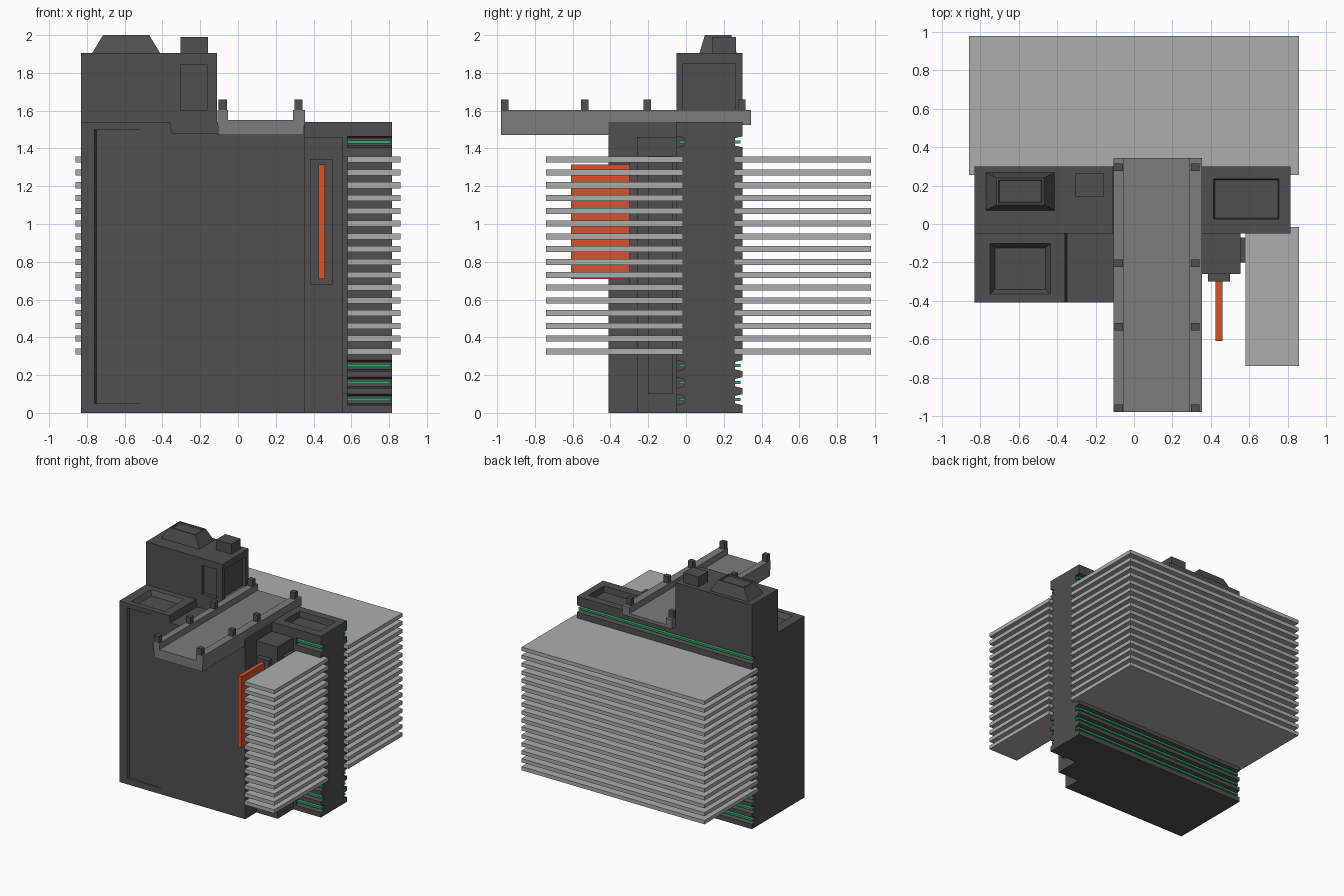
import bpy, bmesh

if "Cube" in bpy.data.objects:
    bpy.data.objects.remove(bpy.data.objects["Cube"])


def material(name, rgb):
    m = bpy.data.materials.new(name)
    m.diffuse_color = (*rgb, 1)
    m.use_nodes = True
    m.node_tree.nodes["Principled BSDF"].inputs["Base Color"].default_value = m.diffuse_color
    return m


DARK = material("dark_grey", (0.08, 0.08, 0.08))
MID = material("mid_grey", (0.2, 0.2, 0.2))
LIGHT = material("light_grey", (0.42, 0.42, 0.42))
ORANGE = material("orange", (0.65, 0.09, 0.03))
GREEN = material("green", (0.03, 0.4, 0.15))


def finish(bm, name, mat):
    bmesh.ops.recalc_face_normals(bm, faces=bm.faces)
    me = bpy.data.meshes.new(name)
    bm.to_mesh(me)
    bm.free()
    ob = bpy.data.objects.new(name, me)
    bpy.context.collection.objects.link(ob)
    me.materials.append(mat)
    return ob


def loft(name, a, b, mat=DARK):
    """Solid between two matching point loops."""
    bm = bmesh.new()
    va, vb = [bm.verts.new(p) for p in a], [bm.verts.new(p) for p in b]
    bm.faces.new(va)
    bm.faces.new(vb)
    n = len(a)
    for i in range(n):
        j = (i + 1) % n
        bm.faces.new((va[i], va[j], vb[j], vb[i]))
    return finish(bm, name, mat)


def rect(x, y, z):
    return [(x[0], y[0], z), (x[1], y[0], z), (x[1], y[1], z), (x[0], y[1], z)]


def box(name, x, y, z, mat=DARK):
    return loft(name, rect(x, y, z[0]), rect(x, y, z[1]), mat)


def frustum(name, x, y, z, dx, dy, mat=DARK):
    """Box whose upper end shrinks by dx, dy on each side."""
    top = rect((x[0] + dx, x[1] - dx), (y[0] + dy, y[1] - dy), z[1])
    return loft(name, rect(x, y, z[0]), top, mat)


def cut(ob, cutter):
    m = ob.modifiers.new("cut", "BOOLEAN")
    m.operation, m.solver, m.object = "DIFFERENCE", "EXACT", cutter
    bpy.context.view_layer.objects.active = ob
    bpy.ops.object.modifier_apply(modifier=m.name)
    bpy.data.objects.remove(cutter)


def top_recess(ob, x, y, z, depth, slope):
    cut(ob, loft("cutter", rect(x, y, z + 0.001),
                 rect((x[0] + slope, x[1] - slope), (y[0] + slope, y[1] - slope), z - depth)))


# Rear body with back and front grooves, each holding a green strip
rear = box("rear_body", (-0.83, 0.815), (-0.05, 0.30), (0, 1.54))


def groove(i, z, name, x, y_face, y_in):
    sign = 1 if y_face > y_in else -1
    prof = [(y_face + sign * 0.005, z - 0.03), (y_in, z - 0.02),
            (y_in, z + 0.02), (y_face + sign * 0.005, z + 0.03)]
    cut(rear, loft("cutter", [(x[0], *p) for p in prof], [(x[1], *p) for p in prof]))
    box(f"{name}_green_strip_{i}", (max(x[0], -0.825), min(x[1], 0.81)),
        sorted((y_in - sign * 0.005, y_face - sign * 0.012)), (z - 0.008, z + 0.008), GREEN)


for i, z in enumerate((0.07, 0.16, 0.25, 1.435)):
    groove(i, z, "back", (-0.9, 0.9), 0.30, 0.26)
    groove(i, z, "front", (0.58, 0.9), -0.05, -0.01)
top_recess(rear, (0.415, 0.755), (0.025, 0.235), 1.54, 0.05, 0.006)

# Front body: stepped top, sunken tray and a shallow wedge panel in the front face
step = [(-0.83, 0), (0.355, 0), (0.355, 1.54), (0.34, 1.54), (0.34, 1.48),
        (-0.35, 1.48), (-0.36, 1.54), (-0.83, 1.54)]
front = loft("front_body", [(x, -0.41, z) for x, z in step], [(x, -0.05, z) for x, z in step])
top_recess(front, (-0.75, -0.435), (-0.365, -0.10), 1.54, 0.04, 0.025)
wedge = [(-0.76, -0.412), (-0.75, -0.385), (-0.43, -0.409), (-0.43, -0.412)]
cut(front, loft("cutter", [(x, y, 0.05) for x, y in wedge], [(x, y, 1.50) for x, y in wedge]))

# Side column with bracket and orange plate
box("side_column", (0.355, 0.555), (-0.26, -0.05), (0, 1.46))
box("column_side_pad", (0.555, 0.58), (-0.20, -0.07), (0.10, 1.36))
box("plate_bracket", (0.385, 0.50), (-0.30, -0.26), (0.68, 1.345))
box("orange_plate", (0.425, 0.46), (-0.61, -0.30), (0.71, 1.315), ORANGE)

# Stacks of horizontal plates at the back and front right
for i in range(16):
    z = 0.325 + i * 0.0677
    box(f"back_plate_{i}", (-0.86, 0.86), (0.255, 0.98), (z - 0.016, z + 0.016), LIGHT)
    box(f"right_plate_{i}", (0.58, 0.86), (-0.74, -0.015), (z - 0.016, z + 0.016), LIGHT)

# Overhanging deck: floor, side rails and posts
box("deck_floor", (-0.105, 0.35), (-0.98, 0.345), (1.525, 1.55), MID)
box("deck_underside", (-0.105, 0.35), (-0.98, -0.05), (1.47, 1.53), MID)
for side, x in (("left", (-0.108, -0.053)), ("right", (0.29, 0.355))):
    box(f"{side}_deck_rail", x, (-0.98, 0.345), (1.525, 1.603), MID)
    px = -0.08 if side == "left" else 0.32
    for i, y in enumerate((-0.96, -0.535, -0.205, 0.295)):
        box(f"{side}_deck_post_{i}", (px - 0.022, px + 0.022), (y - 0.02, y + 0.02), (1.6, 1.66))

# Tower with recessed front and side panels, roof hood and roof box
tower = box("tower", (-0.83, -0.11), (-0.05, 0.30), (1.54, 1.905))
cut(tower, box("cutter", (-0.305, -0.165), (-0.06, -0.02), (1.60, 1.845)))
cut(tower, box("cutter", (-0.14, -0.10), (-0.015, 0.26), (1.60, 1.85)))
roof = frustum("roof_hood", (-0.775, -0.41), (0.07, 0.27), (1.90, 2.0), 0.06, 0.03)
top_recess(roof, (-0.705, -0.48), (0.11, 0.23), 2.0, 0.01, 0.004)
box("roof_box", (-0.305, -0.16), (0.14, 0.265), (1.90, 1.99))
